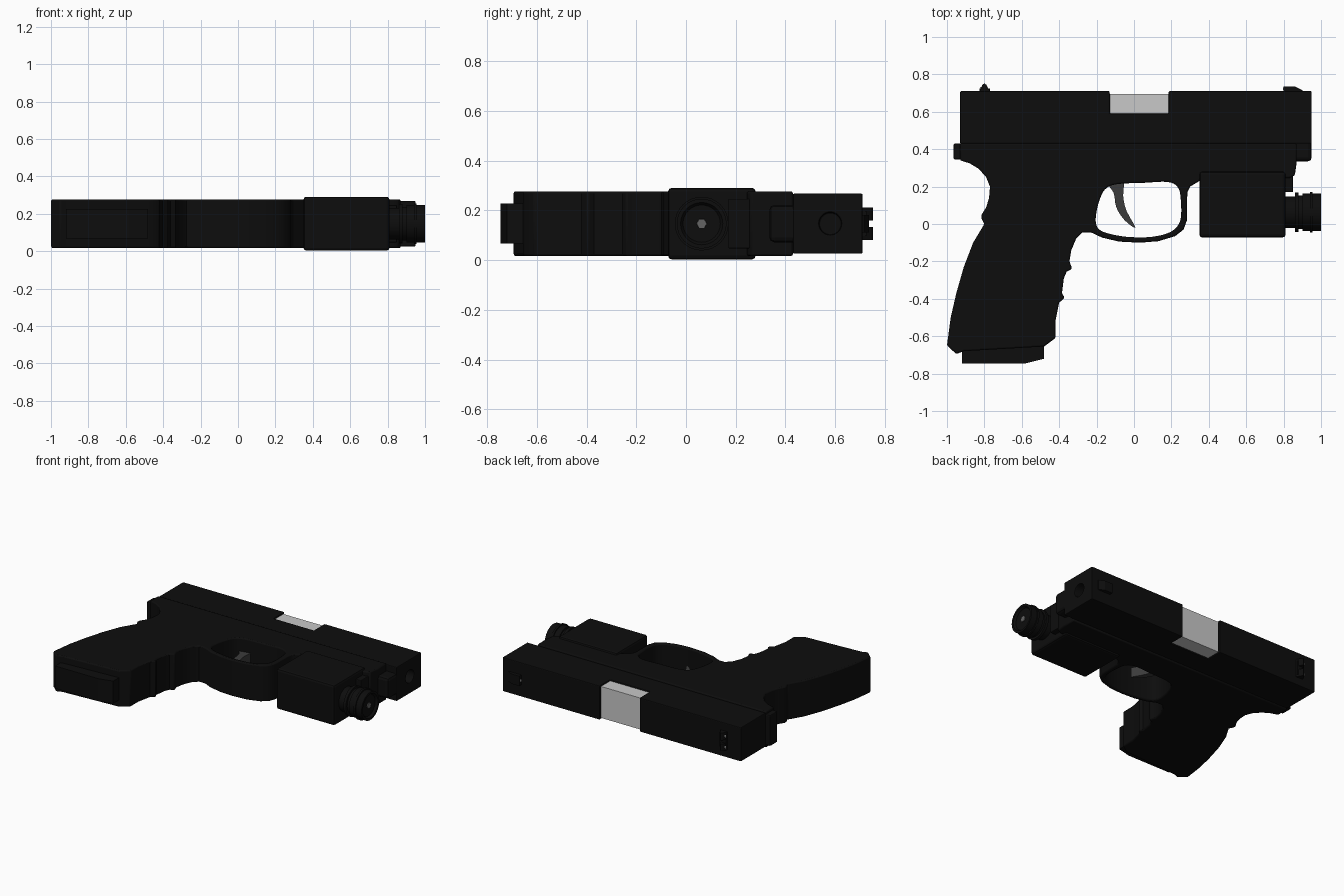
import bpy, bmesh, math
from mathutils import Vector

cube = bpy.data.objects.get("Cube")
if cube:
    bpy.data.objects.remove(cube, do_unlink=True)

MID = 0.147  # mid-plane of the body, which lies on its side


def material(name, value, rough=0.6):
    m = bpy.data.materials.new(name)
    m.use_nodes = True
    colour = (value, value, value, 1)
    m.diffuse_color = colour
    node = next(n for n in m.node_tree.nodes if n.type == 'BSDF_PRINCIPLED')
    node.inputs["Base Color"].default_value = colour
    node.inputs["Roughness"].default_value = rough
    return m


black = material("matte black", 0.004)
steel = material("light steel", 0.58)
dark_grey = material("dark grey", 0.045)
lens_grey = material("lens grey", 0.13)
white = material("white dot", 0.8)


def activate(ob):
    bpy.ops.object.select_all(action='DESELECT')
    ob.select_set(True)
    bpy.context.view_layer.objects.active = ob


def finish(name, bm, mat, bevel=0.0):
    bmesh.ops.recalc_face_normals(bm, faces=bm.faces)
    mesh = bpy.data.meshes.new(name)
    bm.to_mesh(mesh)
    bm.free()
    mesh.materials.append(mat)
    ob = bpy.data.objects.new(name, mesh)
    bpy.context.collection.objects.link(ob)
    if bevel:
        add_bevel(ob, bevel)
    return ob


def add_bevel(ob, width):
    mod = ob.modifiers.new("soft edges", 'BEVEL')
    mod.width = width
    mod.segments = 2
    mod.limit_method = 'ANGLE'
    mod.angle_limit = math.radians(50)


def prism(name, outline, half, mat, bevel=0.0, centre=MID):
    """Extrude a side outline symmetrically about the mid-plane."""
    bm = bmesh.new()
    face = bm.faces.new([bm.verts.new((x, y, centre - half)) for x, y in outline])
    out = bmesh.ops.extrude_face_region(bm, geom=[face])
    verts = [v for v in out["geom"] if isinstance(v, bmesh.types.BMVert)]
    bmesh.ops.translate(bm, verts=verts, vec=(0, 0, 2 * half))
    return finish(name, bm, mat, bevel)


def block(name, x0, x1, y0, y1, half, mat, bevel=0.0, centre=MID):
    return prism(name, [(x0, y0), (x1, y0), (x1, y1), (x0, y1)], half, mat, bevel, centre)


def lathe(name, profile, y, mat, sides=32):
    """Spin (x, radius) pairs around an axis parallel to x."""
    bm = bmesh.new()
    rings = []
    for x, r in profile:
        angles = [2 * math.pi * i / sides for i in range(sides)]
        rings.append([bm.verts.new((x, y + r * math.cos(a), MID + r * math.sin(a))) for a in angles])
    for a, b in zip(rings, rings[1:]):
        for i in range(sides):
            j = (i + 1) % sides
            bm.faces.new((a[i], a[j], b[j], b[i]))
    bm.faces.new(rings[0])
    bm.faces.new(rings[-1])
    return finish(name, bm, mat)


def smooth_loop(points, steps=4):
    """Closed Catmull-Rom curve through the points."""
    pts = [Vector(p) for p in points]
    n, loop = len(pts), []
    for i in range(n):
        a, b, c, d = (pts[(i + k - 1) % n] for k in range(4))
        for s in range(steps):
            t = s / steps
            p = b + (c - a) * t / 2 + (a * 2 - b * 5 + c * 4 - d) * t * t / 2
            loop.append(tuple(p + (b * 3 - a - c * 3 + d) * t ** 3 / 2))
    return loop


def cut(ob, cutter):
    mod = ob.modifiers.new("cut", 'BOOLEAN')
    mod.operation = 'DIFFERENCE'
    mod.solver = 'EXACT'
    mod.object = cutter
    activate(ob)
    bpy.ops.object.modifier_apply(modifier=mod.name)
    bpy.data.objects.remove(cutter, do_unlink=True)


# Frame: back of grip, finger grooves, trigger guard and dust cover
grip_back = [(-.93, .43), (-.93, .34), (-.88, .325), (-.83, .295), (-.79, .25), (-.77, .2),
             (-.775, .14), (-.79, .09), (-.815, .05), (-.815, .03), (-.8, 0), (-.86, -.1),
             (-.91, -.23), (-.95, -.37), (-.98, -.5), (-1, -.65), (-.95, -.695), (-.91, -.68)]
grip_front = [(-.48, -.655), (-.42, -.61), (-.42, -.52), (-.4, -.42), (-.37, -.395),
              (-.385, -.37), (-.375, -.29), (-.36, -.255), (-.33, -.24), (-.345, -.2),
              (-.335, -.14), (-.31, -.08), (-.275, -.045), (-.23, -.045)]
guard = [(-.17, -.073), (-.08, -.094), (.03, -.1), (.13, -.092), (.22, -.065), (.265, -.03),
         (.283, .02), (.285, .17), (.3, .2), (.35, .23)]
dust_cover = [(.36, .25), (.83, .245), (.86, .26), (.87, .33), (.87, .43)]
frame = prism("frame", grip_back + grip_front + guard + dust_cover, .13, black)

hole = [(-.205, .02), (-.19, .11), (-.155, .185), (-.09, .213), (.05, .22), (.18, .225),
        (.235, .195), (.25, .13), (.248, .02), (.2, -.04), (.1, -.068), (-.02, -.07),
        (-.12, -.055), (-.185, -.03)]
cut(frame, prism("guard_opening", smooth_loop(hole), .3, black))
add_bevel(frame, .008)
block("tang", -.965, -.9, .345, .43, .11, black, .008)

# Magazine floor plate
prism("magazine_base", [(-.92, -.745), (-.58, -.745), (-.48, -.72), (-.48, -.6), (-.92, -.6)],
      .08, black)

# Slide with a notch for the chamber and a bore in the muzzle
slide = block("slide", -.93, .95, .43, .71, .121, black)
for side in (-1, 1):
    cut(slide, block("port_side", -.13, .185, .59, .8, .02, black, centre=MID + side * .13))
cut(slide, block("port_top", -.13, .185, .694, .8, .2, black))
cut(slide, lathe("bore", [(.8, .045), (1, .045)], .58, black))
add_bevel(slide, .006)
block("chamber", -.129, .184, .591, .695, .112, steel)
block("spring_housing", .8, .95, .335, .45, .075, black, .02)

# Trigger
prism("trigger", smooth_loop([(-.16, .24), (-.06, .24), (-.058, .15), (-.04, .07), (.008, -.02),
                              (-.05, .02), (-.095, .09), (-.11, .17)], 3), .035, dark_grey)

# Sights, with a notched rear blade and small aiming dots
for side, label in ((-1, "lower"), (1, "upper")):
    z = MID + side * .039
    prism("rear_sight_" + label, [(-.83, .7), (-.765, .7), (-.79, .745), (-.8, .752), (-.81, .745)],
          .026, black, centre=z)
    block("rear_dot_" + label, -.824, -.815, .72, .732, .007, white, centre=z)
block("rear_sight_base", -.825, -.77, .7, .725, .05, black)
prism("front_sight", [(.8, .7), (.9, .7), (.9, .715), (.86, .735), (.8, .735)], .035, black)
block("front_dot", .796, .801, .717, .729, .007, white)

# Rail light with a ringed head and lens
block("light_body", .35, .81, -.072, .28, .144, black, .015)
block("light_rail_clamp", .8, .85, .17, .27, .1, black, .005)
head = [(.78, .085), (.86, .085), (.86, .105), (.88, .105), (.88, .09), (.9, .09),
        (.9, .1), (.94, .1), (.94, .108), (.955, .108), (.955, .1), (1, .1), (1, .085), (.985, .075)]
lathe("light_head", head, .063, black)
lathe("light_bulb", [(.98, .022), (.99, .02)], .063, lens_grey, 6)

# Smooth the rounded parts while keeping corners crisp
for ob in list(bpy.context.scene.objects):
    if ob.type == 'MESH' and ob.name.startswith(("frame", "light_head", "trigger")):
        activate(ob)
        bpy.ops.object.shade_smooth_by_angle(angle=math.radians(35))
